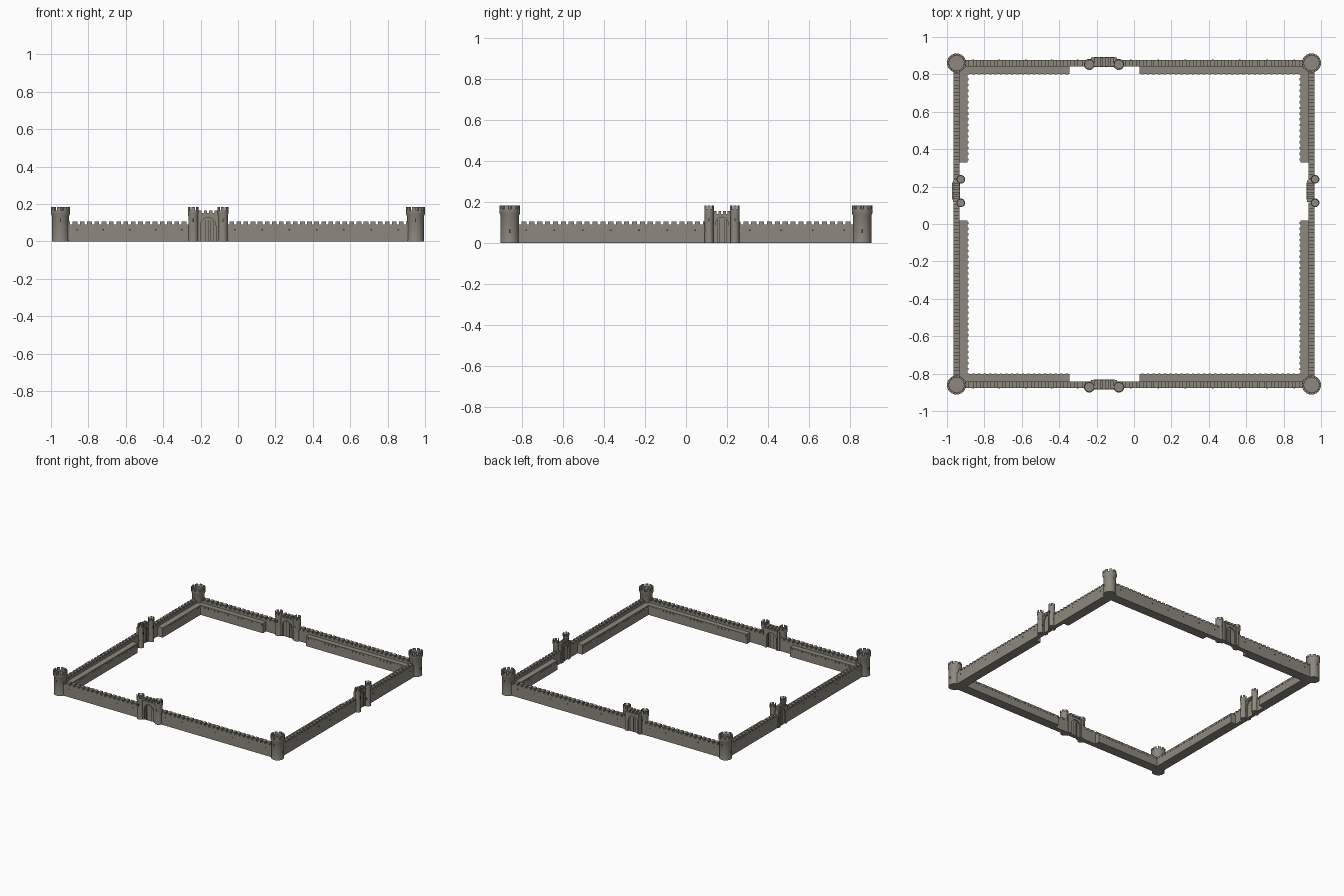
import bpy, bmesh
from math import sin, cos, pi, radians
from mathutils import Matrix, Vector

cube = bpy.data.objects.get("Cube")
if cube:
    bpy.data.objects.remove(cube, do_unlink=True)


def material(name, rgb):
    m = bpy.data.materials.new(name)
    m.use_nodes = True
    m.diffuse_color = (*rgb, 1)
    m.node_tree.nodes["Principled BSDF"].inputs["Base Color"].default_value = (*rgb, 1)
    return m


STONE = material("warm grey stone", (0.27, 0.25, 0.21))
DARK = material("dark opening", (0.04, 0.037, 0.032))


def finish(name, bm, mat=STONE, place=None, smooth=False):
    bmesh.ops.recalc_face_normals(bm, faces=bm.faces)
    mesh = bpy.data.meshes.new(name)
    bm.to_mesh(mesh)
    bm.free()
    mesh.materials.append(mat)
    ob = bpy.data.objects.new(name, mesh)
    bpy.context.collection.objects.link(ob)
    if place:
        ob.matrix_world = place
    if smooth:
        bpy.ops.object.select_all(action='DESELECT')
        ob.select_set(True)
        bpy.context.view_layer.objects.active = ob
        bpy.ops.object.shade_smooth_by_angle(angle=radians(35))
    return ob


def box(bm, x, y, z, turn=None):
    """Box from three (low, high) ranges, optionally turned by a matrix."""
    size = Matrix.Diagonal((x[1] - x[0], y[1] - y[0], z[1] - z[0], 1))
    mid = Matrix.Translation([(r[0] + r[1]) / 2 for r in (x, y, z)])
    bmesh.ops.create_cube(bm, size=1, matrix=(turn or Matrix()) @ mid @ size)


def lathe(bm, profile, sides, centre):
    rings = [[bm.verts.new((centre[0] + r * cos(2 * pi * i / sides),
                            centre[1] + r * sin(2 * pi * i / sides), z))
              for i in range(sides)] for r, z in profile]
    for a, b in zip(rings, rings[1:]):
        for i in range(sides):
            j = (i + 1) % sides
            bm.faces.new((a[i], a[j], b[j], b[i]))
    bm.faces.new(rings[0])
    bm.faces.new(rings[-1])


def tower(name, centre, r, flare, top, merlons, place=None):
    """Round tower with a flared, crenellated crown and arrow slits."""
    place = place or Matrix()
    rim = top - 0.019
    bm = bmesh.new()
    lathe(bm, [(r * 1.03, 0), (r, 0.012), (r, rim - 0.03), (flare, rim - 0.018),
               (flare, rim), (flare * 0.78, rim), (flare * 0.78, rim - 0.012)],
          24, centre)
    width = pi * flare / merlons * 0.58
    for i in range(merlons):
        turn = (Matrix.Translation((*centre, 0))
                @ Matrix.Rotation(2 * pi * (i + 0.5) / merlons, 4, 'Z'))
        box(bm, (flare * 0.78, flare * 0.98), (-width, width), (rim - 0.002, top), turn)
    finish(name, bm, place=place, smooth=True)
    bm = bmesh.new()
    for i in range(4):
        turn = Matrix.Translation((*centre, 0)) @ Matrix.Rotation(pi / 2 * i, 4, 'Z')
        z = 0.105 if i % 2 else 0.05
        box(bm, (r - 0.002, r + 0.001), (-0.003, 0.003), (z, z + 0.018), turn)
    finish(name + "_slits", bm, DARK, place)


# Curtain walls: parapet, walkway, merlons, corbels and slits
def curtain(name, along_x, sign, outer, mid, inner, end, gap, gate):
    def put(bm, u, v, z):
        v = tuple(sorted(sign * s for s in v))
        box(bm, u if along_x else v, v if along_x else u, z)

    bm = bmesh.new()
    put(bm, (-end, gate[0]), (mid, outer), (0, 0.091))
    put(bm, (gate[1], end), (mid, outer), (0, 0.091))
    for u in ((-end, gap[0]), (gap[1], end)):
        put(bm, u, (inner, mid), (0, 0.076))
        n = round((u[1] - u[0]) / 0.03)
        for i in range(n):
            c = u[0] + (i + 0.5) * (u[1] - u[0]) / n
            put(bm, (c - 0.006, c + 0.006), (inner - 0.003, inner), (0.058, 0.07))
    finish(name, bm)

    bm, slits = bmesh.new(), bmesh.new()
    for lo, hi in ((-end, gate[0]), (gate[1], end)):
        n = round((hi - lo) / 0.038)
        step = (hi - lo) / n
        for i in range(n):
            c = lo + (i + 0.5) * step
            put(bm, (c - 0.0125, c + 0.0125), (mid, outer), (0.09, 0.106))
        n = round((hi - lo) / 0.137)
        for i in range(n):
            c = lo + (i + 0.5) * (hi - lo) / n
            put(slits, (c - 0.004, c + 0.004), (outer - 0.002, outer + 0.001), (0.06, 0.067))
    finish(name + "_merlons", bm)
    finish(name + "_slits", slits, DARK)


for name, sign in (("front_wall", -1), ("back_wall", 1)):
    curtain(name, True, sign, 0.878, 0.842, 0.803, 0.93, (-0.345, 0.03), (-0.23, -0.09))
for name, sign in (("left_wall", 1), ("right_wall", -1)):
    curtain(name, False, sign, 0.964, 0.932, 0.889, 0.85, (0.02, 0.33), (0.115, 0.235))


# Gatehouses: arched block with recessed door between two round towers
def gatehouse(name, place, half, r, depth, forward, top):
    d = depth / 2
    w = half - r * 0.75
    aw = w * 0.72
    spring = 0.085
    outline = [(-w - 0.012, 0), (-aw, 0)]
    outline += [(-aw * cos(pi * i / 12), spring + 0.042 * sin(pi * i / 12)) for i in range(13)]
    outline += [(aw, 0), (w + 0.012, 0), (w + 0.012, top - 0.016), (-w - 0.012, top - 0.016)]
    bm = bmesh.new()
    face = bm.faces.new([bm.verts.new((x, -d, z)) for x, z in outline])
    out = bmesh.ops.extrude_face_region(bm, geom=[face])
    bmesh.ops.translate(bm, vec=(0, depth, 0),
                        verts=[g for g in out["geom"] if isinstance(g, bmesh.types.BMVert)])
    # cornice and merlons
    box(bm, (-w, w), (-d - 0.003, d + 0.003), (top - 0.024, top - 0.016))
    for i in range(4):
        c = -w + (i + 0.5) * w / 2
        box(bm, (c - w * 0.15, c + w * 0.15), (-d, d), (top - 0.017, top))
    # buttresses on the rear face
    for s in (-1, 1):
        c = s * (aw + w) / 2
        box(bm, (c - 0.004, c + 0.004), (d, d + 0.004), (0, top - 0.024))
    finish(name + "_block", bm, place=place)

    # raised arch rim
    bm = bmesh.new()
    for i in range(12):
        a = [pi * (i + k) / 12 for k in (0, 1)]
        ring = [(k * aw * cos(t), spring + k * 0.042 * sin(t))
                for k, t in ((1, a[0]), (1, a[1]), (1.14, a[1]), (1.14, a[0]))]
        quad = bm.faces.new([bm.verts.new((x, -d - 0.003, z)) for x, z in ring])
        out = bmesh.ops.extrude_face_region(bm, geom=[quad])
        bmesh.ops.translate(bm, vec=(0, 0.004, 0),
                            verts=[g for g in out["geom"] if isinstance(g, bmesh.types.BMVert)])
    finish(name + "_arch_rim", bm, place=place)

    # double door with dark plank joints
    bm = bmesh.new()
    box(bm, (-aw, aw), (-d * 0.6, d * 0.6), (0, spring + 0.043))
    finish(name + "_door", bm, place=place)
    bm = bmesh.new()
    for i in range(-2, 3):
        c = i * aw * 0.36
        box(bm, (c - 0.001, c + 0.001), (-d * 0.6 - 0.001, d * 0.6 + 0.001), (0, spring + 0.03))
    finish(name + "_door_joints", bm, DARK, place)

    for side, s in (("right", -1), ("left", 1)):
        tower(f"{name}_{side}_tower", (s * half, -forward), r * 0.93, r, 0.185, 6, place)


def at(x, y, angle=0):
    return Matrix.Translation((x, y, 0)) @ Matrix.Rotation(angle, 4, 'Z')


gatehouse("front_gate", at(-0.16, -0.859), 0.079, 0.029, 0.048, 0.013, 0.167)
gatehouse("back_gate", at(-0.16, 0.866), 0.079, 0.029, 0.048, 0.013, 0.167)
gatehouse("left_gate", at(0.943, 0.176, pi / 2), 0.063, 0.023, 0.036, 0.025, 0.158)
gatehouse("right_gate", at(-0.951, 0.176, pi / 2), 0.063, 0.023, 0.036, 0.025, 0.158)

# Corner towers
for fb, sy in (("front", -1), ("back", 1)):
    for lr, sx in (("right", -1), ("left", 1)):
        tower(f"{fb}_{lr}_corner_tower", (sx * 0.949, sy * 0.861), 0.045, 0.051, 0.185, 9)
